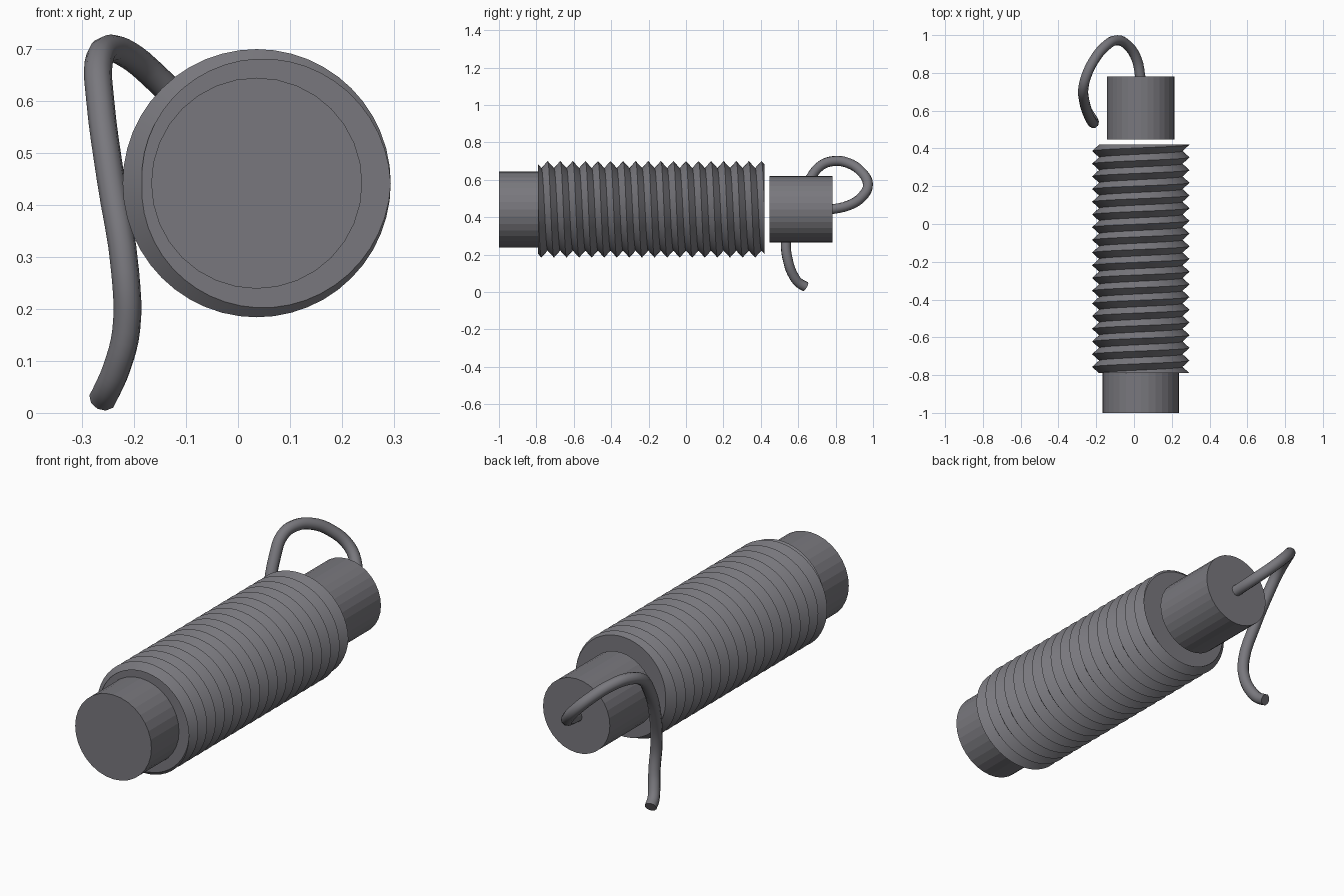
import bpy, bmesh, math

if "Cube" in bpy.data.objects:
    bpy.data.objects.remove(bpy.data.objects["Cube"])

CX, CZ = 0.036, 0.442
N = 48

# dark grey finish shared by all parts
DARK = bpy.data.materials.new("dark_grey")
DARK.diffuse_color = (0.19, 0.187, 0.206, 1)
DARK.use_nodes = True
DARK.node_tree.nodes["Principled BSDF"].inputs["Base Color"].default_value = DARK.diffuse_color


def select_only(ob):
    bpy.ops.object.select_all(action='DESELECT')
    bpy.context.view_layer.objects.active = ob
    ob.select_set(True)


def cylinder(name, r, y0, y1):
    bpy.ops.mesh.primitive_cylinder_add(vertices=32, radius=r, depth=y1 - y0,
        location=(CX, (y0 + y1) / 2, CZ), rotation=(math.pi / 2, 0, 0))
    ob = bpy.context.object
    ob.name = name
    ob.data.materials.append(DARK)


def thread(name, y0, y1, turns, r_root, r_peak, phase):
    # helical V-thread: rows alternate root and crest, clamped flat at both ends
    pitch = (y1 - y0) / turns
    bm = bmesh.new()
    rows = 2 * turns + 8
    grid = []
    for k in range(rows):
        row = []
        for i in range(N):
            t = i / N
            y = y0 + (k / 2 - 2 + t + phase) * pitch
            y = min(max(y, y0), y1)
            u = ((y - y0) / pitch - t - phase) % 1
            r = r_root + (r_peak - r_root) * (1 - abs(2 * u - 1))
            a = -math.tau * t
            row.append(bm.verts.new((CX + r * math.cos(a), y, CZ + r * math.sin(a))))
        grid.append(row)
    last = rows - 1
    for k in range(last):
        for i in range(N):
            if i < N - 1:
                b, c = grid[k][i + 1], grid[k + 1][i + 1]
            elif k + 3 <= last:
                # one full turn advances two rows
                b, c = grid[k + 2][0], grid[k + 3][0]
            else:
                continue
            bm.faces.new((grid[k][i], b, c, grid[k + 1][i]))
    # flat end caps
    bm.faces.new(grid[0])
    bm.faces.new(grid[last][::-1])
    bmesh.ops.remove_doubles(bm, verts=bm.verts[:], dist=0.0004)
    bmesh.ops.recalc_face_normals(bm, faces=bm.faces[:])
    me = bpy.data.meshes.new(name)
    bm.to_mesh(me)
    bm.free()
    me.materials.append(DARK)
    ob = bpy.data.objects.new(name, me)
    bpy.context.collection.objects.link(ob)
    select_only(ob)
    bpy.ops.object.shade_smooth_by_angle(angle=math.radians(30))


def wire(name, pts, r):
    cu = bpy.data.curves.new(name, 'CURVE')
    cu.dimensions = '3D'
    cu.bevel_depth = r
    cu.bevel_resolution = 3
    cu.resolution_u = 4
    cu.use_fill_caps = True
    cu.materials.append(DARK)
    sp = cu.splines.new('BEZIER')
    sp.bezier_points.add(len(pts) - 1)
    for p, co in zip(sp.bezier_points, pts):
        p.co = co
        p.handle_left_type = p.handle_right_type = 'AUTO'
    ob = bpy.data.objects.new(name, cu)
    bpy.context.collection.objects.link(ob)
    select_only(ob)
    bpy.ops.object.convert(target='MESH')
    bpy.ops.object.shade_smooth_by_angle(angle=math.radians(40))


cylinder("front_plug", 0.203, -1.0, -0.77)
thread("threaded_body", -0.79, 0.42, 18, 0.221, 0.258, 0.5)
cylinder("rear_plug", 0.178, 0.447, 0.782)

# lead wire looping from the rear plug down to the ground
wire("lead_wire", [
    (0.035, 0.77, 0.44), (0.015, 0.87, 0.463), (-0.03, 0.942, 0.51),
    (-0.09, 0.973, 0.575), (-0.158, 0.935, 0.645), (-0.213, 0.865, 0.69),
    (-0.25, 0.79, 0.70), (-0.268, 0.72, 0.675), (-0.265, 0.66, 0.60),
    (-0.245, 0.585, 0.45), (-0.217, 0.535, 0.27), (-0.215, 0.547, 0.16),
    (-0.234, 0.576, 0.085), (-0.250, 0.605, 0.048), (-0.260, 0.64, 0.028)], 0.027)
